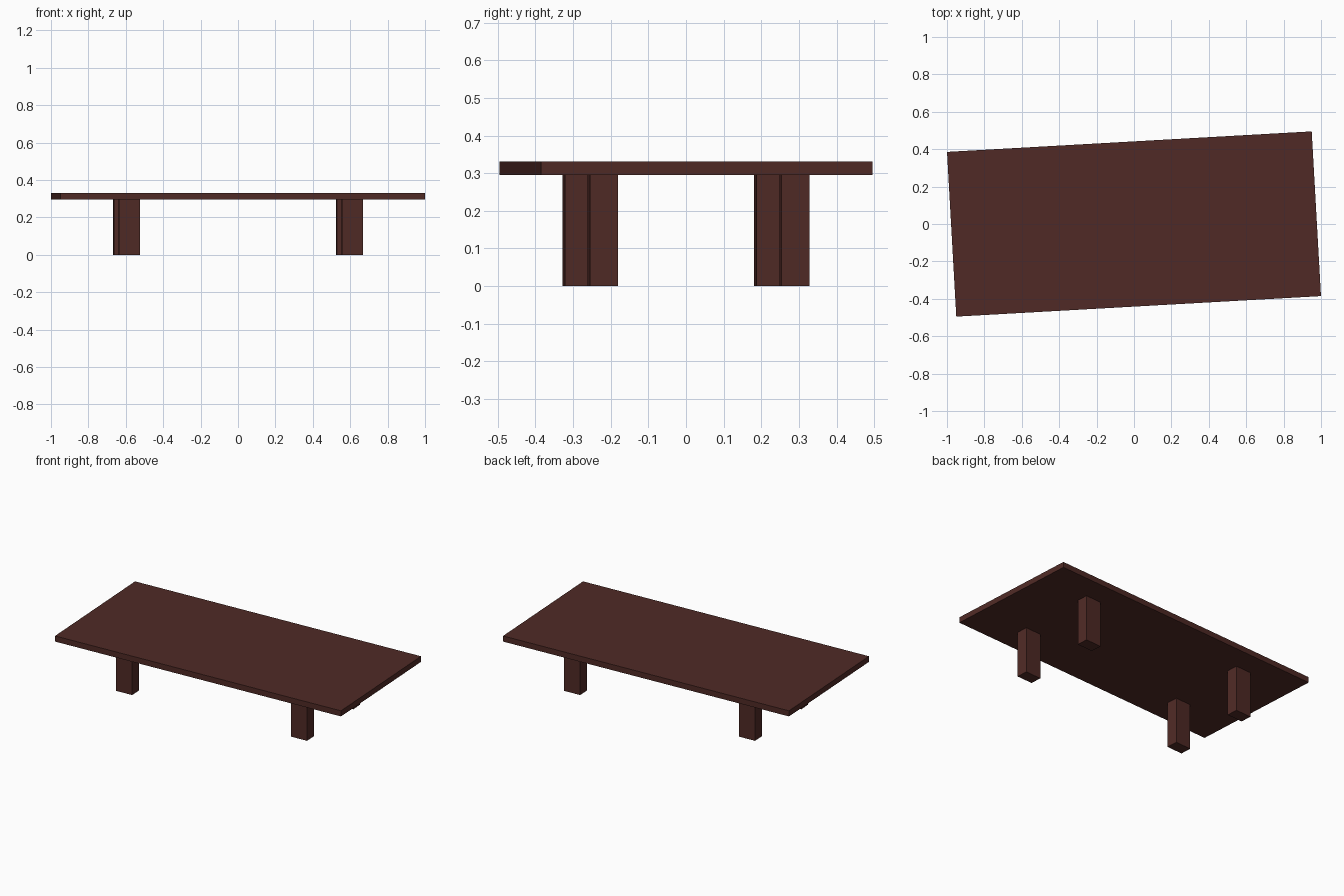
import bpy, math
from mathutils import Matrix

if "Cube" in bpy.data.objects:
    bpy.data.objects.remove(bpy.data.objects["Cube"])

TURN = Matrix.Rotation(math.radians(3.22), 4, 'Z')  # whole table is slightly turned
LEG_H, TOP_Z = 0.295, 0.331

wood = bpy.data.materials.new("dark_wood")
wood.diffuse_color = (0.08, 0.023, 0.019, 1)
wood.use_nodes = True
wood.node_tree.nodes["Principled BSDF"].inputs["Base Color"].default_value = wood.diffuse_color


def box(name, center, size):
    bpy.ops.mesh.primitive_cube_add(size=1)
    ob = bpy.context.object
    ob.name = name
    ob.data.transform(Matrix.Diagonal((*size, 1)))
    ob.matrix_world = TURN @ Matrix.Translation(center)
    ob.data.materials.append(wood)
    return ob


# Table top
box("table_top", (0, 0, (LEG_H + TOP_Z) / 2), (1.953, 0.882, TOP_Z - LEG_H))

# Four rectangular legs
for sx, side in ((-1, "left"), (1, "right")):
    for sy, end in ((-1, "front"), (1, "back")):
        box(f"{end}_{side}_leg", (sx * 0.597, sy * 0.255, LEG_H / 2), (0.111, 0.074, LEG_H))
